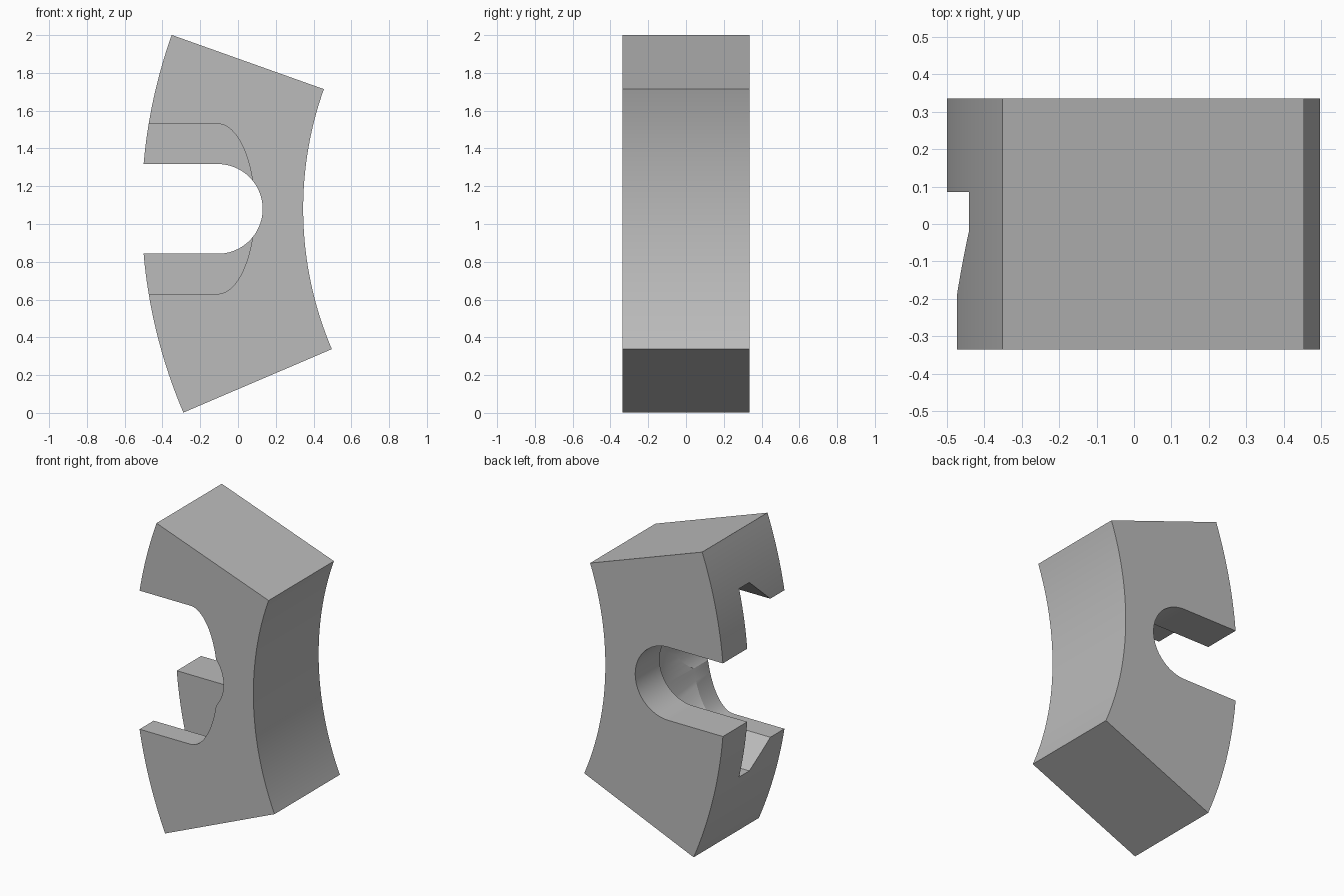
import bpy, bmesh, math

if "Cube" in bpy.data.objects:
    bpy.data.objects.remove(bpy.data.objects["Cube"], do_unlink=True)

# Main dimensions
HALF_DEPTH = 0.335
MID_Z = 1.08
ARC_X = 2.235
R_INNER, R_OUTER = 1.89, 2.745
SLOT_X = -0.107
SLOT_R = 0.2375
OPEN_SIDE = -1.0

grey = bpy.data.materials.new("plain grey")
grey.use_nodes = True
colour = (0.5, 0.5, 0.5, 1)
grey.diffuse_color = colour
grey.node_tree.nodes["Principled BSDF"].inputs["Base Color"].default_value = colour


def loft(name, sections):
    """Skin matching (y, [(x, z), ...]) sections into a closed solid."""
    bm = bmesh.new()
    rings = [[bm.verts.new((x, y, z)) for x, z in pts] for y, pts in sections]
    n = len(rings[0])
    for a, b in zip(rings, rings[1:]):
        for i in range(n):
            j = (i + 1) % n
            bm.faces.new((a[i], a[j], b[j], b[i]))
    bm.faces.new(rings[0])
    bm.faces.new(rings[-1])
    bmesh.ops.recalc_face_normals(bm, faces=bm.faces)
    mesh = bpy.data.meshes.new(name)
    bm.to_mesh(mesh)
    bm.free()
    mesh.materials.append(grey)
    obj = bpy.data.objects.new(name, mesh)
    bpy.context.collection.objects.link(obj)
    return obj


def arc(radius, start, end, steps=48):
    angles = [math.radians(start + (end - start) * i / steps) for i in range(steps + 1)]
    return [(ARC_X - radius * math.cos(t), MID_Z + radius * math.sin(t)) for t in angles]


def slot(a, b, steps=48):
    """Round-ended slot outline, open towards -x."""
    angles = [math.pi * (i / steps - 0.5) for i in range(steps + 1)]
    end = [(SLOT_X + a * math.cos(t), MID_Z + b * math.sin(t)) for t in angles]
    return end + [(OPEN_SIDE, MID_Z + b), (OPEN_SIDE, MID_Z - b)]


# Curved block with radial ends
profile = arc(R_OUTER, -23.13, 19.6) + arc(R_INNER, 19.6, -23.13)
block = loft("curved_block", [(-HALF_DEPTH, profile), (HALF_DEPTH, profile)])

# Through slot, and the flared head pocket behind a narrower front mouth
through = slot(SLOT_R, SLOT_R)
mouth = slot(0.195, 0.45)
head = slot(0.265, 0.612)
cutters = [
    loft("through_slot_cutter", [(-0.5, through), (0.5, through)]),
    loft("head_pocket_cutter", [(-0.45, mouth), (-0.19, mouth), (-0.02, head), (0.085, head)]),
]
bpy.context.view_layer.objects.active = block
block.select_set(True)
for cutter in cutters:
    cut = block.modifiers.new(cutter.name, "BOOLEAN")
    cut.operation = "DIFFERENCE"
    cut.solver = "EXACT"
    cut.object = cutter
    bpy.ops.object.modifier_apply(modifier=cut.name)
for cutter in cutters:
    bpy.data.objects.remove(cutter, do_unlink=True)

# Smooth curves with crisp edges
bpy.ops.object.select_all(action="DESELECT")
block.select_set(True)
bpy.ops.object.shade_smooth_by_angle(angle=math.radians(25))
